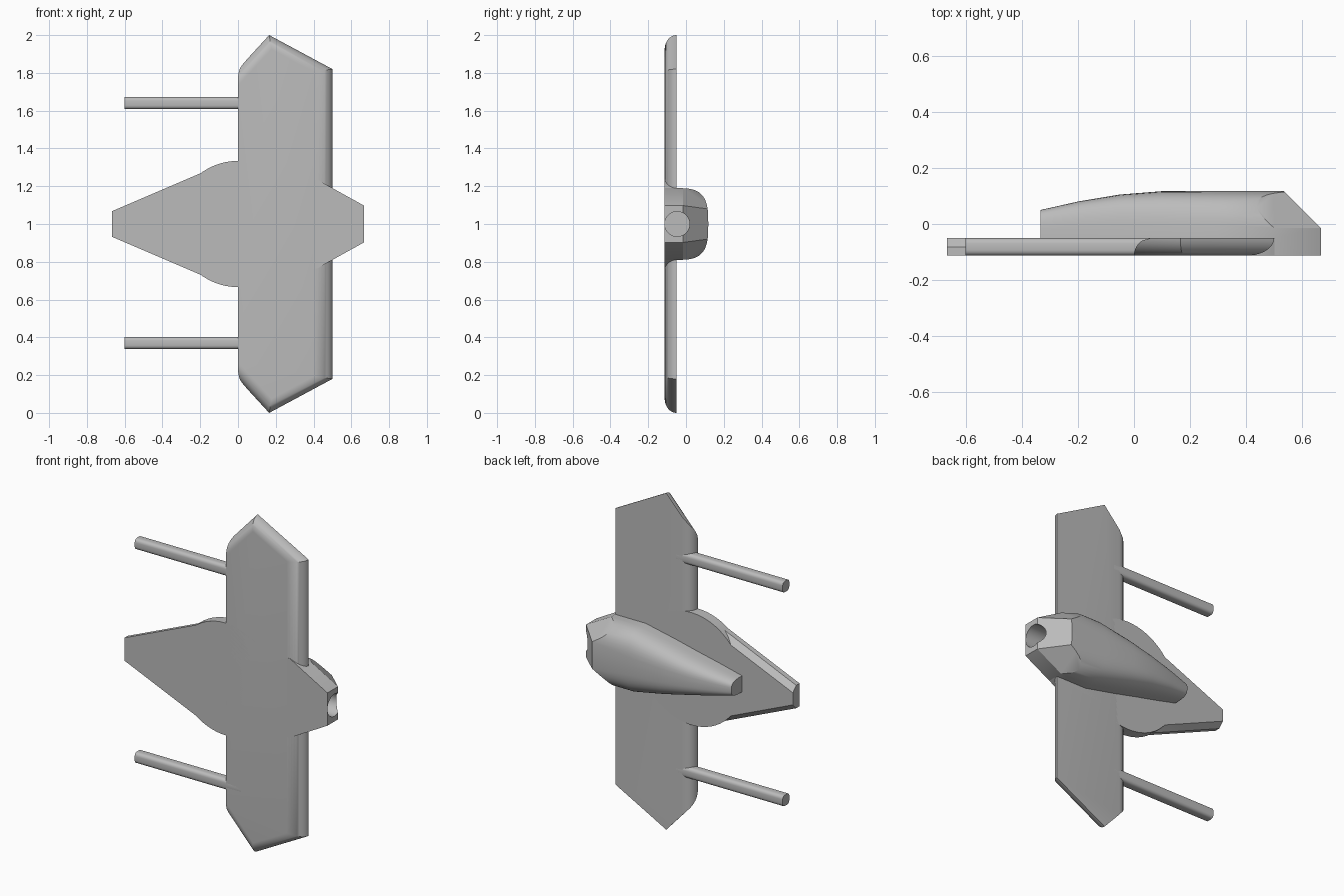
import bpy, bmesh, math
from mathutils import Vector

cube = bpy.data.objects.get("Cube")
if cube:
    bpy.data.objects.remove(cube)

FRONT, BACK, MID = -0.113, -0.05, 1.0

grey = bpy.data.materials.new("hull_grey")
grey.use_nodes = True
colour = (0.5, 0.5, 0.5, 1)
grey.diffuse_color = colour
grey.node_tree.nodes["Principled BSDF"].inputs["Base Color"].default_value = colour


def finish(bm, name, smooth=True):
    """Turn a bmesh, built around z = 0, into a shaded object at mid height."""
    bmesh.ops.recalc_face_normals(bm, faces=bm.faces)
    mesh = bpy.data.meshes.new(name)
    bm.to_mesh(mesh)
    bm.free()
    ob = bpy.data.objects.new(name, mesh)
    bpy.context.collection.objects.link(ob)
    ob.location.z = MID
    mesh.materials.append(grey)
    if smooth:
        shade(ob)
    return ob


def shade(ob):
    bpy.ops.object.select_all(action='DESELECT')
    ob.select_set(True)
    bpy.context.view_layer.objects.active = ob
    bpy.ops.object.shade_smooth_by_angle(angle=math.radians(30))


def loft(bm, rings):
    """Skin a list of equal-length closed rings and cap both ends."""
    rows = [[bm.verts.new(p) for p in ring] for ring in rings]
    n = len(rows[0])
    for a, b in zip(rows, rows[1:]):
        for i in range(n):
            j = (i + 1) % n
            bm.faces.new((a[i], a[j], b[j], b[i]))
    bm.faces.new(rows[0])
    bm.faces.new(rows[-1])


def mirrored(half):
    """Close an upper (x, z) outline with its reflection below."""
    return half + [(x, -z) for x, z in reversed(half)]


def prism(name, outlines):
    """Loft (y, outline) layers into a plate."""
    bm = bmesh.new()
    loft(bm, [[(x, y, z) for x, z in pts] for y, pts in outlines])
    return finish(bm, name)


# Wing: trailing edge rounded at the back, other edges rounded at the front
def wing_outline(u):
    front = 1 - math.sqrt(max(0, 1 - u * u))
    back = 1 - math.sqrt(max(0, 1 - (1 - u) ** 2))
    left, right, d = 0.06 * back, 0.5 - 0.1 * front, 0.06 * front
    s1, s2, ax = 0.18 / 0.165, 0.18 / 0.335, 0.165
    c1 = 0.82 - d * math.hypot(1, s1)
    c2 = 1 + s2 * ax - d * math.hypot(1, s2)
    apex = (c2 - c1) / (s1 + s2)
    return mirrored([(left, c1 + s1 * left), (apex, c1 + s1 * apex),
                     (right, c2 - s2 * right)])


steps = [math.sin(i / 10 * math.pi / 2) for i in range(11)]
prism("wing", [(BACK + (FRONT - BACK) * u, wing_outline(u)) for u in steps])

# Disc under the wing root
disc = [(0.334 * math.cos(a), 0.334 * math.sin(a))
        for a in (i * math.tau / 64 for i in range(64))]
prism("root_disc", [(FRONT, disc), (BACK, disc)])

# Tapered tail plate with chamfered back edges
def tail(inset):
    return mirrored([(-0.667, 0.068 - inset), (-0.2, 0.268 - inset),
                     (0, 0.268 - inset)])


prism("tail_plate", [(FRONT, tail(0)), (-0.082, tail(0)), (BACK, tail(0.032))])

# Shoulder that blends the hull into the wing's rounded edge
shoulder = mirrored([(0.2, 0.235), (0.42, 0.235), (0.5, 0.19)])
prism("shoulder", [(FRONT, shoulder), (BACK, shoulder)])

# Hull: flattened round section that widens from tail to nose
bm = bmesh.new()
rings = []
for x, w, h in [(-0.333, 0.048, 0.05), (-0.2, 0.08, 0.08), (-0.05, 0.113, 0.105),
                (0.1, 0.148, 0.117), (0.3, 0.19, 0.118), (0.667, 0.19, 0.118)]:
    ring = [(x, FRONT, -w), (x, FRONT, w)]
    for i in range(25):
        c, s = math.cos(i * math.pi / 24), math.sin(i * math.pi / 24)
        k = 2 / 3.2
        ring.append((x, BACK + (h - BACK) * max(s, 0) ** k,
                     w * math.copysign(abs(c) ** k, c)))
    rings.append(ring)
loft(bm, rings)
bmesh.ops.recalc_face_normals(bm, faces=bm.faces)


def slice_off(point, normal):
    geom = bm.verts[:] + bm.edges[:] + bm.faces[:]
    bmesh.ops.bisect_plane(bm, geom=geom, plane_co=point, plane_no=normal,
                           clear_outer=True)
    bmesh.ops.holes_fill(bm, edges=[e for e in bm.edges if e.is_boundary], sides=0)


# Nose facets: side wedges, upper wedges and the sloping back
for side in (1, -1):
    a = Vector((0.667, -0.015, 0.0975 * side))
    b = Vector((0.5, -0.015, 0.19 * side))
    c = Vector((0.533, 0.118, 0.08 * side))
    slice_off(a, Vector((0.0925, 0, 0.167 * side)))
    slice_off(a, (b - a).cross(c - a) * side * -1
              if (b - a).cross(c - a).z < 0 and side > 0
              else (b - a).cross(c - a) * (1 if (b - a).cross(c - a).z * side > 0 else -1))
slice_off(Vector((0.667, -0.015, 0)), Vector((1, 1, 0)))
hull = finish(bm, "hull", smooth=False)

# Round intake bored into the nose
bm = bmesh.new()
loft(bm, [[(x, -0.047 + 0.066 * math.cos(a), 0.066 * math.sin(a))
           for a in (i * math.tau / 32 for i in range(32))] for x in (0.55, 0.8)])
cutter = finish(bm, "intake_cutter", smooth=False)
cutter.hide_render = True
bore = hull.modifiers.new("intake", 'BOOLEAN')
bore.operation, bore.solver, bore.object = 'DIFFERENCE', 'EXACT', cutter
bpy.context.view_layer.objects.active = hull
bpy.ops.object.modifier_apply(modifier=bore.name)
bpy.data.objects.remove(cutter)
shade(hull)

# Pair of rods with rounded edges
for name, z in (("upper_rod", 0.64), ("lower_rod", -0.63)):
    section = []
    for q, (sy, sz) in enumerate([(1, 1), (-1, 1), (-1, -1), (1, -1)]):
        for i in range(5):
            a = (q + i / 4) * math.pi / 2
            section.append((-0.0815 + 0.0115 * sy + 0.02 * math.cos(a),
                            z + 0.0125 * sz + 0.02 * math.sin(a)))
    bm = bmesh.new()
    loft(bm, [[(x, y, h) for y, h in section] for x in (-0.6, 0.1)])
    finish(bm, name)
